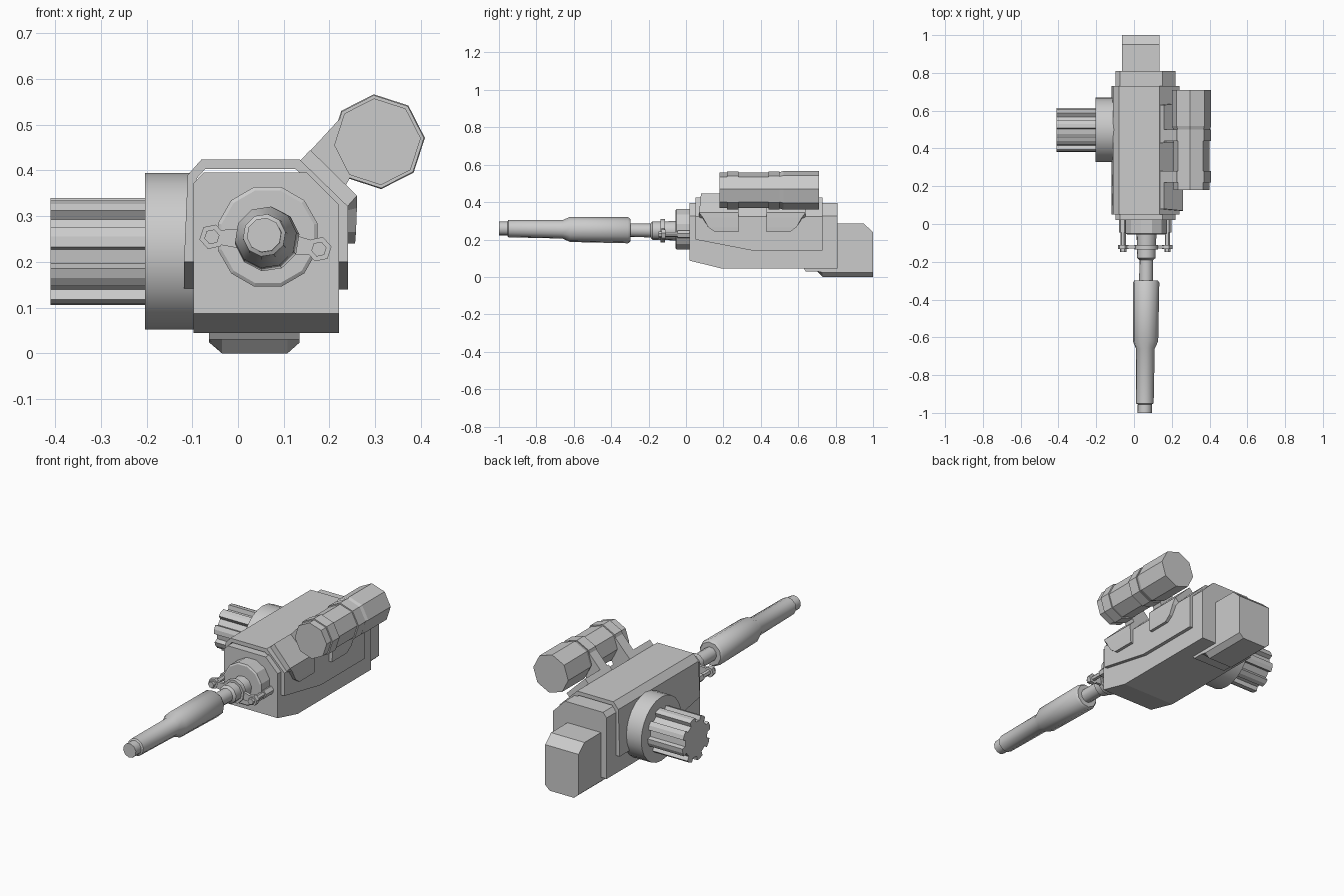
import bpy, bmesh, math
from mathutils import Vector

if "Cube" in bpy.data.objects:
    bpy.data.objects.remove(bpy.data.objects["Cube"])


def loft(name, rings, smooth=None):
    """Skin equal-length rings of 3D points and cap both ends."""
    bm = bmesh.new()
    vs = [[bm.verts.new(p) for p in r] for r in rings]
    n = len(rings[0])
    for a, b in zip(vs, vs[1:]):
        for i in range(n):
            j = (i + 1) % n
            bm.faces.new((a[i], a[j], b[j], b[i]))
    bm.faces.new(vs[0])
    bm.faces.new(vs[-1][::-1])
    bmesh.ops.recalc_face_normals(bm, faces=bm.faces)
    me = bpy.data.meshes.new(name)
    bm.to_mesh(me)
    bm.free()
    ob = bpy.data.objects.new(name, me)
    bpy.context.collection.objects.link(ob)
    if smooth:
        bpy.ops.object.select_all(action='DESELECT')
        ob.select_set(True)
        bpy.context.view_layer.objects.active = ob
        bpy.ops.object.shade_smooth_by_angle(angle=smooth)
    return ob


def along_y(section, y):
    return [(x, y, z) for x, z in section]


def turned(name, profile, centre, sides, phase=0, smooth=None):
    """Round part along y; centre is (x, z) or a function of y."""
    rings = []
    for y, r in profile:
        cx, cz = centre(y) if callable(centre) else centre
        rings.append([(cx + r * math.cos(phase + math.tau * i / sides), y,
                       cz + r * math.sin(phase + math.tau * i / sides)) for i in range(sides)])
    return loft(name, rings, smooth)


# Receiver body with bevelled shoulders and a rising front underside
def body(b):
    return [(-.097, b), (.221, b), (.221, .325), (.15, .396), (-.075, .396), (-.097, .372)]


loft("body", [along_y(body(b), y) for y, b in ((.02, .087), (.19, .045), (.81, .045))])


# Folded cover wrapped over the body
def cover(b):
    return [(-.118, b), (-.11, .39), (-.08, .424), (.135, .424), (.24, .322), (.24, b),
            (.219, b), (.219, .312), (.126, .403), (-.072, .403), (-.09, .383), (-.096, b)]


loft("cover", [along_y(cover(b), y) for y, b in ((.05, .2), (.36, .14), (.73, .14))])


# Rear block with stepped and bevelled underside
def rear(b, x):
    return [(x, y, z) for y, z in ((.62, .06), (.64, .03), (.70, .03), (.73, b), (1, b),
                                   (1, .24), (.95, .285), (.7, .285))]


loft("rear_block", [rear(b, x) for x, b in ((-.063, .024), (-.035, 0), (.108, 0), (.135, .024))])

# Side drum and fluted knob
KY, KZ = .498, .223


def ring_x(x, polar):
    return [(x, KY + r * math.cos(a), KZ + r * math.sin(a)) for a, r in polar]


disc = [(math.tau * i / 24, .171) for i in range(24)]
loft("side_drum", [ring_x(x, disc) for x in (-.203, -.09)], .6)
flutes = []
for i in range(8):
    a = math.tau * i / 8 + .12
    flutes += [(a - .2, .117), (a - .17, .094), (a + .17, .094), (a + .2, .117), (a + .39, .119)]
loft("fluted_knob", [ring_x(x, flutes) for x in (-.41, -.195)])


# Barrel, slightly off-parallel to the body
def bore(y):
    t = min(1, max(0, (-.1 - y) / .9))
    return (.066 - .009 * t, .247 + .012 * t)


turned("barrel", [(-1, .038), (-.955, .038), (-.95, .047), (-.66, .05), (-.62, .068), (-.31, .071),
                  (-.298, .062), (-.298, .037), (-.19, .037), (-.18, .05), (-.135, .05),
                  (-.135, .063), (-.112, .063), (-.112, .05), (-.04, .055)], bore, 10, .15, .7)
turned("barrel_collar", [(-.055, .105), (-.05, .113), (.06, .113)], (.065, .255), 12, math.pi / 12)

# Retaining bolts and the links tying them to the barrel
for side, bx, bz in (("left", -.057, .255), ("right", .177, .228)):
    turned(side + "_bolt", [(-.148, .017), (-.132, .017), (-.132, .028), (-.11, .028), (-.11, .014),
                            (-.045, .014), (-.045, .022), (.03, .022)], (bx, bz), 6, .2)
    d = (Vector((bx, bz)) - Vector((.065, .247))).normalized()
    p = Vector((-d.y, d.x)) * .014
    a, b = Vector((.065, .247)) + d * .04, Vector((bx, bz))
    link = [a - p * 1.7, b - p, b + p, a + p * 1.7]
    loft(side + "_link", [along_y(link, y) for y in (-.13, -.115)])

# Scope tube with clamp rings
SC = (.305, .463)
turned("scope", [(.18, .095), (.495, .095), (.52, .104), (.71, .104)], SC, 8, .08)

# Mount plates folded over the cover shoulder, their arms and clamp rings
for name, far, near, r0, r1 in (("front", .07, .28, .22, .28), ("rear", .64, .43, .44, .50)):
    s = 1 if near > far else -1
    turned(name + "_clamp", [(r0, .102), (r1, .102)], SC, 8, .08)
    upper = far + s * .01
    rows = []
    # fold line points: outer (x, z), inner (x, z), outer-end y
    for ox, oz, ix, iz, y in ((.158, .445, .135, .42, upper), (.26, .345, .236, .318, far),
                              (.26, .318, .236, .312, far + s * .02),
                              (.258, .265, .236, .265, far + s * .05),
                              (.256, .24, .236, .24, far + s * .085)):
        rows.append([(ox, y, oz), (ox, near, oz), (ix, near, iz), (ix, y, iz)])
    loft(name + "_mount_plate", rows)
    arm = [(.146, .43), (.226, .517), (.29, .46), (.245, .385), (.232, .36)]
    loft(name + "_mount_arm", [along_y(arm, y) for y in (r0, r1)])
